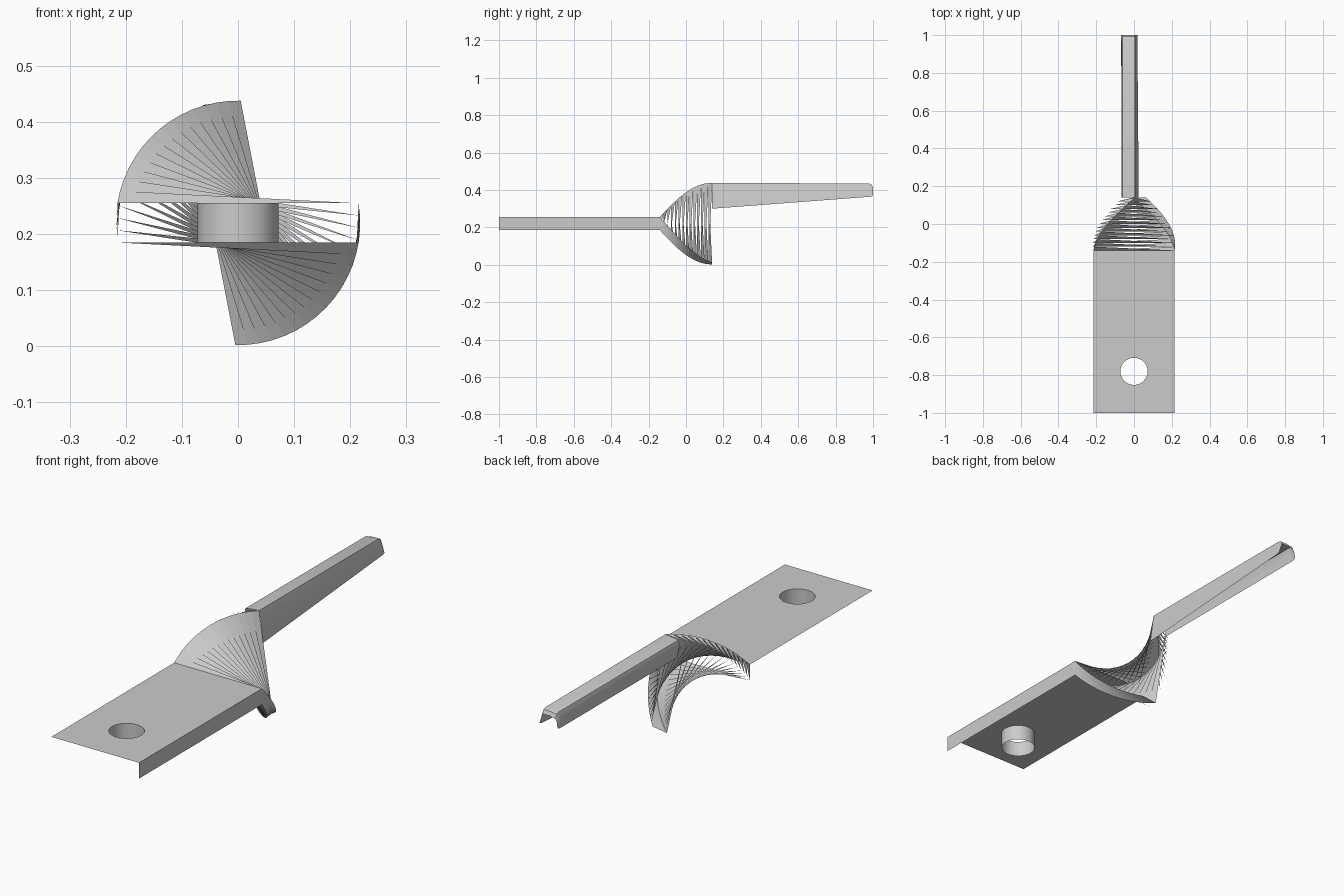
import bpy, bmesh
from math import sin, cos, pi, radians

if "Cube" in bpy.data.objects:
    bpy.data.objects.remove(bpy.data.objects["Cube"])

ZC, HW, HT = 0.22, 0.215, 0.035     # centre height, half width, half thickness
Y0, Y1, TWIST, N = -0.14, 0.14, radians(82), 14


def finish(name, bm, smooth=None):
    me = bpy.data.meshes.new(name)
    bm.to_mesh(me)
    bm.free()
    ob = bpy.data.objects.new(name, me)
    bpy.context.collection.objects.link(ob)
    if smooth:
        bpy.ops.object.select_all(action='DESELECT')
        ob.select_set(True)
        bpy.context.view_layer.objects.active = ob
        bpy.ops.object.shade_smooth_by_angle(angle=radians(smooth))
    return ob


def loop(bm, pts):
    vs = [bm.verts.new(p) for p in pts]
    es = [bm.edges.new((vs[i], vs[(i + 1) % len(vs)])) for i in range(len(vs))]
    return vs, es


# Flat mounting plate: top skin with a bolt hole, open underneath
bm = bmesh.new()
zt, zb = ZC + HT, ZC - HT
outer, e1 = loop(bm, [(-HW, -1, zt), (HW, -1, zt), (HW, Y0, zt), (-HW, Y0, zt)])
ring = [(0.072 * cos(2 * pi * i / 32), -0.78 + 0.072 * sin(2 * pi * i / 32)) for i in range(32)]
hole, e2 = loop(bm, [(x, y, zt) for x, y in ring])
bmesh.ops.triangle_fill(bm, use_beauty=True, use_dissolve=False, edges=e1 + e2, normal=(0, 0, 1))
# hole wall
low = [bm.verts.new((x, y, zb)) for x, y in ring]
for i in range(32):
    j = (i + 1) % 32
    bm.faces.new((hole[i], hole[j], low[j], low[i]))
# right edge strip
a, b = bm.verts.new((HW, -1, zb)), bm.verts.new((HW, Y0, zb))
bm.faces.new((outer[1], a, b, outer[2]))
finish("mounting_plate", bm, 30)

# Twisted neck: open slats spiralling from flat to upright
bm = bmesh.new()


def corner(x, z, k):
    t = k / N
    c, s = cos(TWIST * t), sin(TWIST * t)
    return bm.verts.new((x * c + z * s, Y0 + (Y1 - Y0) * t, ZC - x * s + z * c))


lt, rt, lb, rb = [[corner(x, z, k) for k in range(N + 1)]
                  for x, z in ((-HW, HT), (HW, HT), (-HW, -HT), (HW, -HT))]
for k in range(N):
    bm.faces.new((lt[k], rt[k], lt[k + 1]))              # upper slats
    bm.faces.new((rb[k], lb[k], rb[k + 1]))              # lower slats
    bm.faces.new((rt[k], rb[k], rb[k + 1], rt[k + 1]))   # right rim
    bm.faces.new((lb[k], lt[k], lt[k + 1]))              # left rim teeth
finish("twisted_neck", bm)

# Long handle: open channel section lofted along y
bm = bmesh.new()
sections = [
    (0.14, [(-0.055, 0.35), (-0.067, 0.41), (-0.062, 0.430), (-0.03, 0.435), (0.004, 0.437), (0.012, 0.40), (0.025, 0.30)]),
    (0.975, [(-0.07, 0.363), (-0.067, 0.41), (-0.060, 0.430), (-0.03, 0.435), (0.004, 0.435), (0.010, 0.41), (0.018, 0.363)]),
    (0.992, [(-0.07, 0.365), (-0.067, 0.405), (-0.060, 0.425), (-0.03, 0.430), (0.004, 0.430), (0.010, 0.405), (0.018, 0.365)]),
    (1.0, [(-0.07, 0.37), (-0.067, 0.395), (-0.060, 0.408), (-0.03, 0.414), (0.004, 0.414), (0.010, 0.395), (0.018, 0.37)]),
]
rows = [[bm.verts.new((x, y, z)) for x, z in prof] for y, prof in sections]
for r, q in zip(rows, rows[1:]):
    for i in range(len(r) - 1):
        bm.faces.new((r[i], q[i], q[i + 1], r[i + 1]))
bmesh.ops.recalc_face_normals(bm, faces=bm.faces)
bm.normal_update()
top = max(bm.faces, key=lambda f: f.calc_center_median().z)
if top.normal.z < 0:
    bmesh.ops.reverse_faces(bm, faces=bm.faces)
finish("handle", bm, 40)
